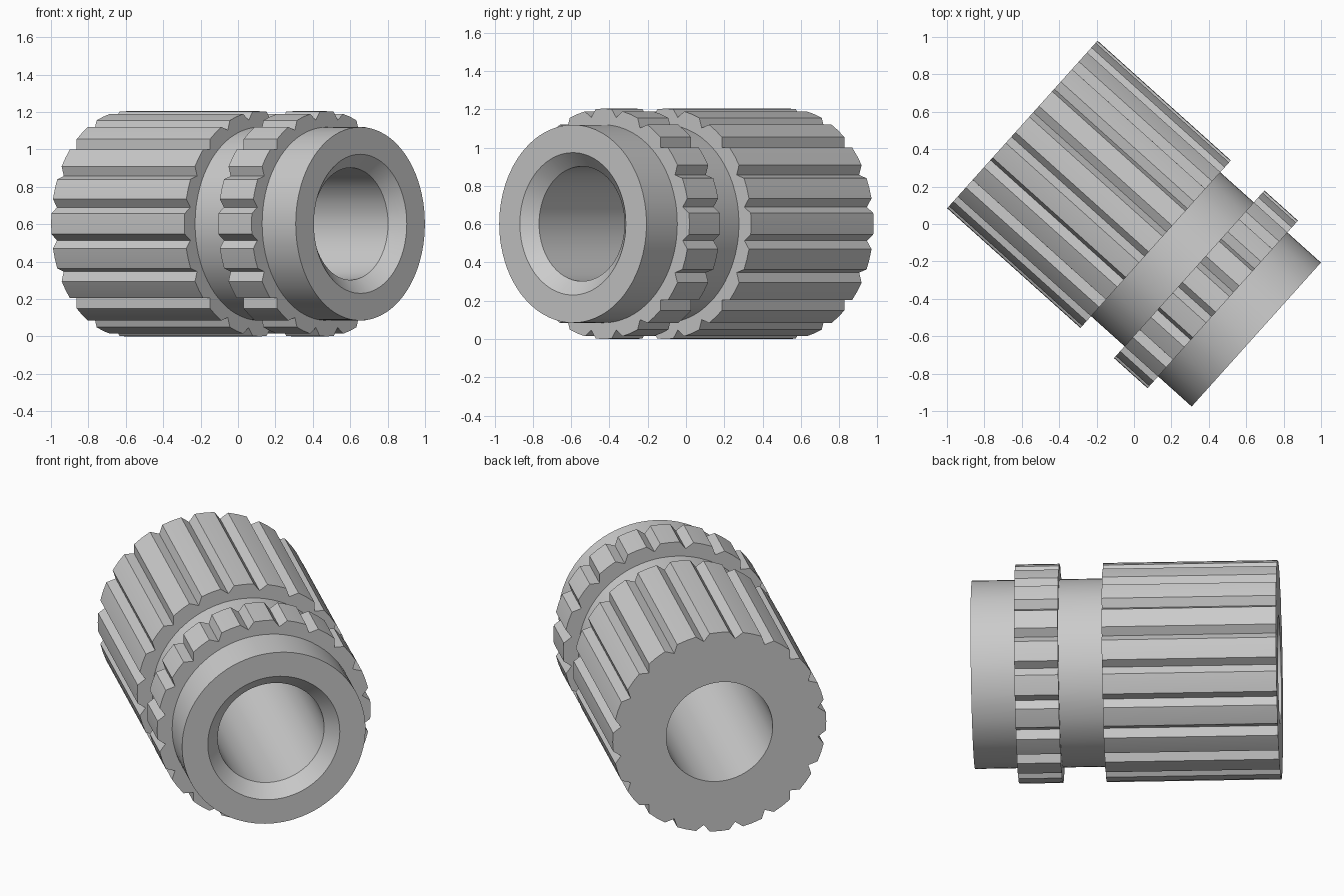
import bpy
import bmesh
from math import sin, cos, radians
from mathutils import Vector

if "Cube" in bpy.data.objects:
    bpy.data.objects.remove(bpy.data.objects["Cube"])

# Insert axis lies flat, pointing to the front right
AXIS = Vector((0.744, -0.668, 0)).normalized()
SIDE = Vector((0.668, 0.744, 0)).normalized()
UP = Vector((0, 0, 1))
START = Vector((-0.597, 0.532, 0.602))

TEETH = 20
TIP, ROOT = 0.602, 0.562
NECK, BORE, MOUTH = 0.517, 0.300, 0.372

# Angles within one tooth: flank, crown, flank, groove bottom
STEPS = [(-5.3, TIP), (0, TIP), (5.3, TIP), (9, ROOT)]


def add_loop(bm, dist, radius=None):
    """Loop around the axis; without a radius it follows the toothed outline."""
    loop = []
    for t in range(TEETH):
        for offset, tooth_r in STEPS:
            a = radians(t * 360 / TEETH + offset)
            r = radius or tooth_r
            loop.append(bm.verts.new(
                START + AXIS * dist + (SIDE * sin(a) + UP * cos(a)) * r))
    return loop


# Closed profile: (distance along axis, radius or None for teeth)
PROFILE = [
    (0, BORE), (0, None), (0.958, None),        # long knurled barrel
    (0.958, NECK), (1.199, NECK),               # plain groove
    (1.199, None), (1.440, None),               # short knurled ring
    (1.440, NECK), (1.681, NECK),               # plain pilot end
    (1.681, MOUTH), (1.611, BORE),              # chamfered mouth
]

bm = bmesh.new()
loops = [add_loop(bm, d, r) for d, r in PROFILE]
for a, b in zip(loops, loops[1:] + loops[:1]):
    n = len(a)
    for i in range(n):
        j = (i + 1) % n
        bm.faces.new((a[i], a[j], b[j], b[i]))
bmesh.ops.recalc_face_normals(bm, faces=bm.faces)

mesh = bpy.data.meshes.new("knurled_insert")
bm.to_mesh(mesh)
bm.free()
insert = bpy.data.objects.new("knurled_insert", mesh)
bpy.context.collection.objects.link(insert)

# Smooth round walls, crisp teeth and rims
bpy.context.view_layer.objects.active = insert
insert.select_set(True)
bpy.ops.object.shade_smooth_by_angle(angle=radians(20))
